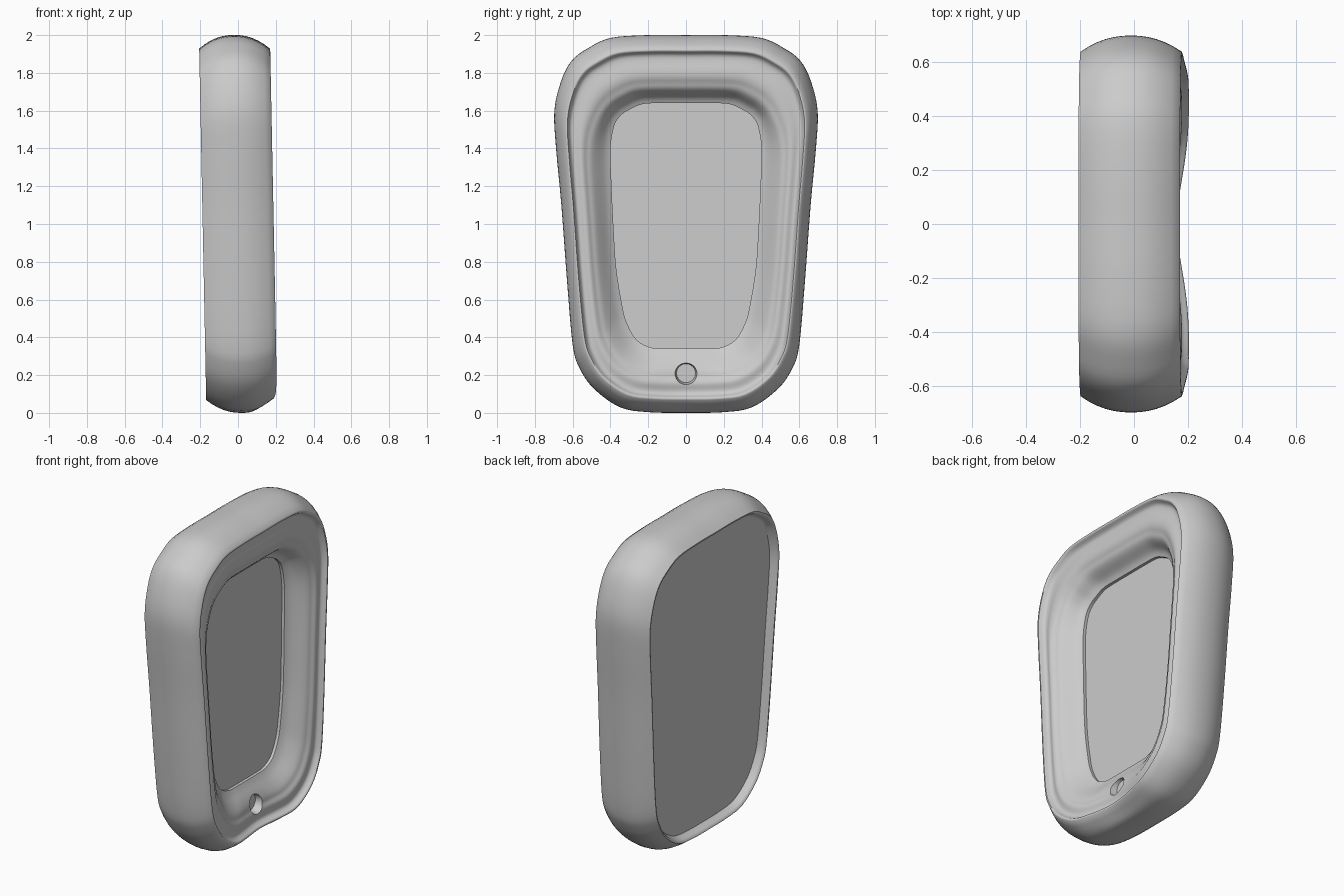
import bpy, bmesh, math
from mathutils import Vector

if "Cube" in bpy.data.objects:
    bpy.data.objects.remove(bpy.data.objects["Cube"])

# Half outlines (y, z) from top centre to bottom centre
OUTER = [(0, 2), (.2, 2), (.40, 1.985), (.52, 1.93), (.605, 1.865), (.66, 1.76), (.697, 1.6),
         (.688, 1.4), (.66, 1.1), (.63, .7), (.60, .36), (.565, .24), (.49, .13), (.35, .03),
         (.2, .004), (0, 0)]
INNER = [(0, 1.64), (.13, 1.64), (.23, 1.635), (.30, 1.605), (.345, 1.575), (.38, 1.52), (.40, 1.4),
         (.395, 1.22), (.385, 1.0), (.37, .77), (.34, .58), (.315, .48), (.26, .385), (.18, .345),
         (.09, .34), (0, .34)]
# Front face profile: (blend from outer to inner outline, x), lip -> groove -> ridge -> screen wall
FACE = [(.20, .187), (.235, .189), (.262, .174), (.30, .160), (.36, .158), (.44, .166), (.50, .163),
        (.56, .150), (.63, .141), (.71, .121), (.82, .088), (.91, .064), (1, .048)]
# Recessed back panel: from panel edge out to the back lip
BACK = [(.34, -.14), (.295, -.14), (.275, -.15), (.25, -.172), (.225, -.186)]
SCREEN_X = .03


def spline(p, steps, closed):
    """Catmull-Rom curve through points."""
    p = [Vector(q) for q in p]
    n, out = len(p), []
    get = (lambda i: p[i % n]) if closed else (lambda i: p[max(0, min(n - 1, i))])
    for i in range(n if closed else n - 1):
        a, b, c, d = get(i - 1), get(i), get(i + 1), get(i + 2)
        for k in range(steps):
            t = k / steps
            out.append(.5 * (2 * b + (c - a) * t + (2 * a - 5 * b + 4 * c - d) * t * t
                             + (3 * b - a - 3 * c + d) * t ** 3))
    return out if closed else out + [p[-1]]


def outline(half):
    return spline(half + [(-y, z) for y, z in half[-2:0:-1]], 4, True)


outer, inner = outline(OUTER), outline(INNER)


def smooth(v):
    v = max(0, min(1, v))
    return v * v * (3 - 2 * v)


def place(x, y, z, t):
    """Lean the slab slightly and dip the front around the button."""
    dip = .048 * math.exp(-(y / .24) ** 2) * smooth((.7 - z) / .3)
    dip *= smooth((x - .02) / .14) * smooth((1 - t) / .55)
    return (x - dip - .02 * (z - 1), y, z)


def ring(bm, t, x):
    """One loop between the outlines; the ledge is wider along the top."""
    verts = []
    for o, i in zip(outer, inner):
        wide = smooth((o.y - 1.4) / .5) * smooth((t - .3) / .25) * smooth((1 - t) / .4)
        s = t + (.14 * wide if x > 0 else 0)
        verts.append(bm.verts.new(place(x, *o.lerp(i, s), s)))
    return verts


def finish(bm, name):
    bmesh.ops.recalc_face_normals(bm, faces=bm.faces[:])
    me = bpy.data.meshes.new(name)
    bm.to_mesh(me)
    bm.free()
    ob = bpy.data.objects.new(name, me)
    bpy.context.collection.objects.link(ob)
    return ob


# Casing: recessed back, barrel side, lip, groove, ridge and wall down to the screen
side = [(.20 * (abs(k) / 6) ** 2.2, .187 * k / 6) for k in range(-6, 6)]
profile = BACK + side + [tuple(q) for q in spline(FACE, 2, False)] + [(1, SCREEN_X)]
bm = bmesh.new()
rings = [ring(bm, t, x) for t, x in profile]
n = len(outer)
for a, b in zip(rings, rings[1:]):
    for j in range(n):
        k = (j + 1) % n
        bm.faces.new((a[j], a[k], b[k], b[j]))
bm.faces.new(rings[0])
bm.faces.new(rings[-1])
casing = finish(bm, "casing")

# Round, slightly tapered button recess cut into the dip
bpy.ops.mesh.primitive_cone_add(vertices=32, radius1=.05, radius2=.11, depth=.3,
                                location=(.235, 0, .21), rotation=(0, math.pi / 2, 0))
cutter = bpy.context.object
cutter.name = "button_cutter"
cut = casing.modifiers.new("button_hole", "BOOLEAN")
cut.object, cut.operation, cut.solver = cutter, "DIFFERENCE", "EXACT"
bpy.context.view_layer.objects.active = casing
bpy.ops.object.modifier_apply(modifier=cut.name)
bpy.data.objects.remove(cutter)

# Open the casing where the separate screen sits
bm = bmesh.new()
bm.from_mesh(casing.data)
cap = max((f for f in bm.faces if f.normal.x > .9), key=lambda f: f.calc_area())
bmesh.ops.delete(bm, geom=[cap], context="FACES_ONLY")
bm.to_mesh(casing.data)
bm.free()

# Flat screen
bm = bmesh.new()
bm.faces.new(ring(bm, 1, SCREEN_X))
screen = finish(bm, "screen")
if screen.data.polygons[0].normal.x < 0:
    screen.data.flip_normals()

# Smooth casing with sharp lips kept
bpy.ops.object.select_all(action="DESELECT")
casing.select_set(True)
bpy.context.view_layer.objects.active = casing
bpy.ops.object.shade_smooth_by_angle(angle=math.radians(55))
